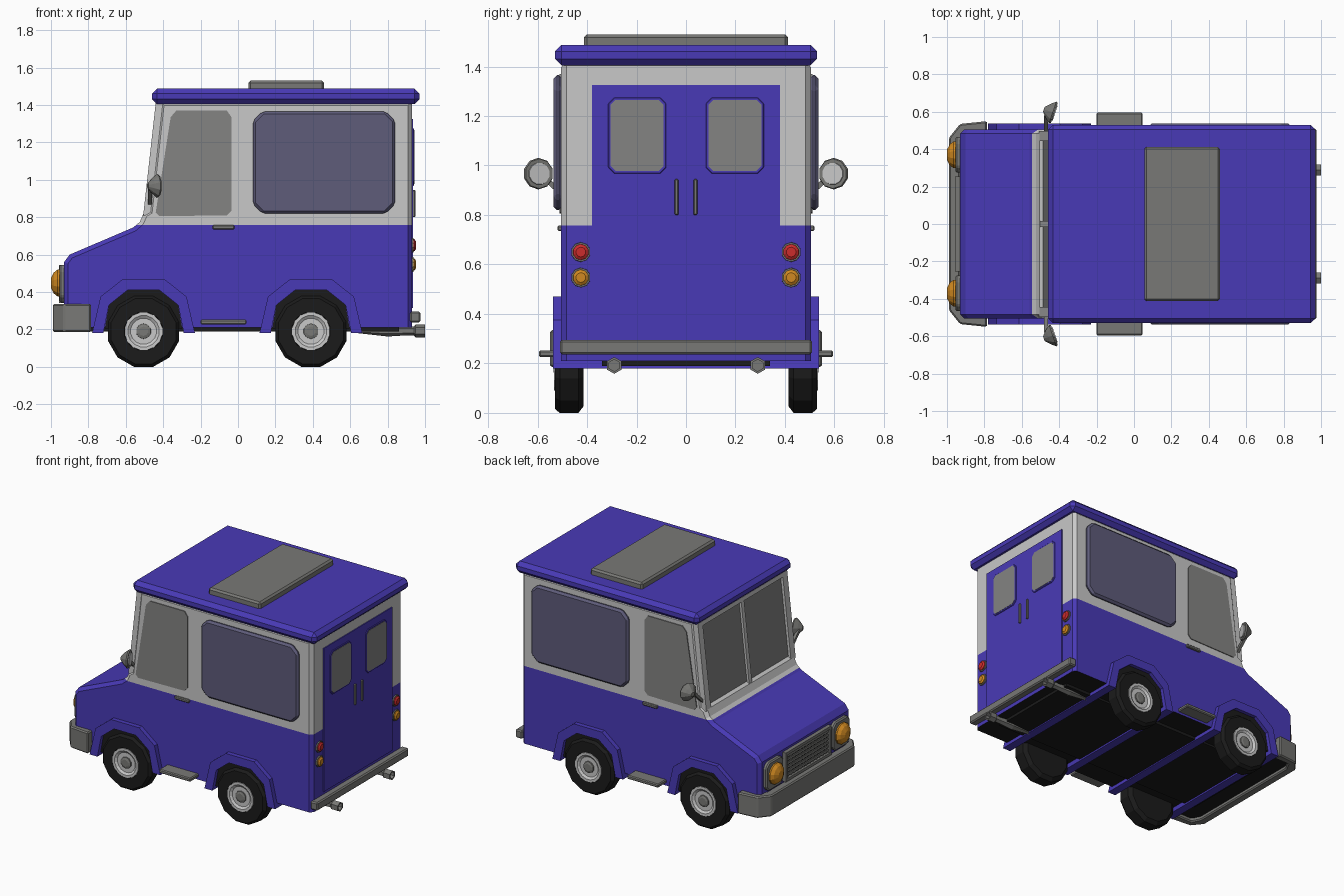
import bpy, bmesh, math
from mathutils import Matrix, Vector

if "Cube" in bpy.data.objects:
    bpy.data.objects.remove(bpy.data.objects["Cube"])


def material(name, r, g, b):
    m = bpy.data.materials.new(name)
    m.diffuse_color = (r, g, b, 1)
    m.use_nodes = True
    m.node_tree.nodes["Principled BSDF"].inputs["Base Color"].default_value = m.diffuse_color
    return m


BLUE = material("blue paint", 0.066, 0.042, 0.47)
PALE = material("pale grey", 0.58, 0.58, 0.58)
GLASS = material("window grey", 0.23, 0.23, 0.225)
TRIM = material("trim grey", 0.19, 0.19, 0.18)
BLACK = material("black rubber", 0.011, 0.011, 0.011)
PANEL = material("side panel purple grey", 0.112, 0.106, 0.195)
ORANGE = material("orange lamp", 0.63, 0.25, 0.015)
RED = material("red lamp", 0.6, 0.025, 0.025)


def finish(name, bm, mats, mirror):
    if mirror:  # copy to the other side (y -> -y)
        d = bmesh.ops.duplicate(bm, geom=bm.verts[:] + bm.edges[:] + bm.faces[:])
        for v in d["geom"]:
            if isinstance(v, bmesh.types.BMVert):
                v.co.y = -v.co.y
    bmesh.ops.recalc_face_normals(bm, faces=bm.faces[:])
    me = bpy.data.meshes.new(name)
    bm.to_mesh(me)
    bm.free()
    for m in mats:
        me.materials.append(m)
    ob = bpy.data.objects.new(name, me)
    bpy.context.collection.objects.link(ob)
    return ob


def prism_bm(pts, a, b, axis):
    place = {"x": lambda p, t: (t, p[0], p[1]),
             "y": lambda p, t: (p[0], t, p[1]),
             "z": lambda p, t: (p[0], p[1], t)}[axis]
    bm = bmesh.new()
    lo = [bm.verts.new(place(p, a)) for p in pts]
    hi = [bm.verts.new(place(p, b)) for p in pts]
    bm.faces.new(lo)
    bm.faces.new(hi[::-1])
    n = len(pts)
    for i in range(n):
        j = (i + 1) % n
        bm.faces.new((lo[i], hi[i], hi[j], lo[j]))
    bmesh.ops.recalc_face_normals(bm, faces=bm.faces[:])
    return bm


def bevel(bm, edges, w):
    bmesh.ops.bevel(bm, geom=edges, offset=w, segments=1, profile=0.5,
                    affect='EDGES', clamp_overlap=True)


def prism(name, pts, a, b, axis, mat, w=0, mirror=False):
    bm = prism_bm(pts, a, b, axis)
    if w:
        bevel(bm, bm.edges[:], w)
    return finish(name, bm, [mat], mirror)


def rect(a0, a1, b0, b1, c=0):
    if not c:
        return [(a0, b0), (a1, b0), (a1, b1), (a0, b1)]
    return [(a0 + c, b0), (a1 - c, b0), (a1, b0 + c), (a1, b1 - c),
            (a1 - c, b1), (a0 + c, b1), (a0, b1 - c), (a0, b0 + c)]


def lathe(name, prof, centre, n, axis, mat, mirror=True, turn=0):
    bm = bmesh.new()
    rot = Matrix.Rotation(turn, 3, 'Z')
    rings = []
    for r, h in prof:
        ring = []
        for i in range(n):
            t = 2 * math.pi * (i + 0.5) / n
            c, s = r * math.cos(t), r * math.sin(t)
            p = Vector((c, h, s)) if axis == "y" else Vector((h, c, s))
            ring.append(bm.verts.new(rot @ p + Vector(centre)))
        rings.append(ring)
    for p, q in zip(rings, rings[1:]):
        for i in range(n):
            j = (i + 1) % n
            bm.faces.new((p[i], p[j], q[j], q[i]))
    bm.faces.new(rings[0])
    bm.faces.new(rings[-1])
    return finish(name, bm, [mat], mirror)


# Body shell: blue below the belt line, pale above, black floor
side = [(-0.93, 0.21), (-0.93, 0.56), (-0.90, 0.60), (-0.56, 0.745), (-0.525, 0.775),
        (-0.505, 0.82), (-0.48, 0.835), (-0.415, 1.42), (0.93, 1.42), (0.93, 0.21)]
bm = prism_bm(side, -0.505, 0.505, "y")
bevel(bm, [e for e in bm.edges if abs(e.verts[0].co.y - e.verts[1].co.y) < 0.1
           and (e.verts[0].co.z + e.verts[1].co.z) / 2 > 0.25], 0.022)
bmesh.ops.bisect_plane(bm, geom=bm.verts[:] + bm.edges[:] + bm.faces[:],
                       plane_co=(0, 0, 0.757), plane_no=(0, 0, 1))
bmesh.ops.recalc_face_normals(bm, faces=bm.faces[:])
for f in bm.faces:
    if f.normal.z < -0.9:
        f.material_index = 2
    elif f.calc_center_median().z > 0.757:
        f.material_index = 1
finish("body", bm, [BLUE, PALE, BLACK], False)
prism("chassis", rect(-0.80, 0.86, -0.34, 0.34), 0.19, 0.22, "z", BLACK)

# Roof and hatch
prism("roof", rect(-0.46, 0.97, -0.53, 0.53), 1.405, 1.487, "z", BLUE, 0.026)
prism("roof_hatch", rect(0.055, 0.46, -0.412, 0.412), 1.47, 1.53, "z", TRIM, 0.012)

# Windscreen panes and the frame bars along its slope


def slope(z0, z1, out, inn):
    x = lambda z: -0.48 + (z - 0.835) * 0.111
    return [(x(z0) - out, z0), (x(z1) - out, z1), (x(z1) + inn, z1), (x(z0) + inn, z0)]


prism("windscreen", slope(0.835, 1.39, 0.006, 0.01), 0.015, 0.45, "y", GLASS, mirror=True)
prism("windscreen_pillar", slope(0.81, 1.41, 0.024, 0.03), 0.445, 0.497, "y", PALE, mirror=True)
prism("windscreen_divider", slope(0.81, 1.41, 0.022, 0.01), -0.016, 0.016, "y", PALE)
prism("windscreen_header", slope(1.38, 1.41, 0.024, 0.01), -0.45, 0.45, "y", PALE)

# Side windows, large side panels, door handles, steps
prism("door_window", [(-0.44, 0.825), (-0.42, 0.805), (-0.06, 0.81), (-0.035, 0.835),
                      (-0.035, 1.335), (-0.06, 1.37), (-0.33, 1.37), (-0.36, 1.335)],
      0.50, 0.511, "y", GLASS, mirror=True)
prism("side_panel", rect(0.08, 0.84, 0.82, 1.365, 0.05), 0.50, 0.536, "y", PANEL, 0.014, True)
prism("door_handle", rect(-0.135, -0.02, 0.735, 0.757), 0.49, 0.52, "y", TRIM, 0.005, True)
prism("side_step", rect(-0.20, 0.045, 0.226, 0.252), 0.45, 0.595, "y", TRIM, 0.006, True)

# Wheels, arches and wells
for label, cx in (("front", -0.505), ("rear", 0.39)):
    outer = [(-0.275, 0.18), (-0.23, 0.375), (-0.11, 0.47)]
    inner = [(-0.215, 0.18), (-0.185, 0.33), (-0.085, 0.41)]
    both = lambda h: [(cx + x, z) for x, z in h] + [(cx - x, z) for x, z in h[::-1]]
    prism(label + "_arch", both(outer) + both(inner)[::-1], -0.537, 0.537, "y", BLUE)
    prism(label + "_wheel_well", both([(-0.207, 0.205)] + inner[1:]), -0.512, 0.512, "y", BLACK)
    c = (cx, 0, 0.19)
    lathe(label + "_tyre", [(0.17, 0.415), (0.197, 0.435), (0.197, 0.51), (0.18, 0.53),
                            (0.105, 0.53), (0.10, 0.516)], c, 12, "y", BLACK)
    lathe(label + "_hub", [(0.104, 0.50), (0.102, 0.533), (0.085, 0.533), (0.07, 0.522),
                           (0.045, 0.522)], c, 16, "y", PALE)
    lathe(label + "_hub_cap", [(0.042, 0.51), (0.04, 0.53), (0.025, 0.535)], c, 10, "y", TRIM)

# Front bumper wrapping round the nose
half = [(-0.785, 0.55), (-0.93, 0.535), (-0.99, 0.46)]
inn = [(-0.93, 0.43), (-0.90, 0.49), (-0.785, 0.49)]
ends = half + [(x, -y) for x, y in half[::-1]] + [(x, -y) for x, y in inn[::-1]] + inn
prism("front_bumper", ends, 0.185, 0.335, "z", TRIM, 0.008)

# Grille: dark backing, frame and crossed bars
prism("grille_back", rect(-0.24, 0.24, 0.35, 0.54), -0.938, -0.92, "x", BLACK)
for z in (0.35, 0.535):
    prism("grille_frame_rail", rect(-0.255, 0.255, z - 0.01, z + 0.01), -0.957, -0.92, "x", TRIM)
prism("grille_frame_post", rect(0.235, 0.255, 0.34, 0.545), -0.957, -0.92, "x", TRIM, mirror=True)
for i in range(6):
    z = 0.377 + i * 0.0265
    prism("grille_slat", rect(-0.24, 0.24, z - 0.008, z + 0.008), -0.946, -0.93, "x", TRIM)
for i in range(13):
    y = -0.21 + i * 0.035
    prism("grille_bar", rect(y - 0.005, y + 0.005, 0.35, 0.535), -0.944, -0.93, "x", TRIM)

# Headlamps
prism("headlamp_housing", rect(0.275, 0.465, 0.345, 0.545, 0.03), -0.955, -0.92, "x", TRIM, 0.008, True)
lathe("headlamp", [(0.074, -0.94), (0.074, -0.965), (0.058, -0.985), (0.028, -1.0)],
      (0, 0.37, 0.448), 12, "x", ORANGE)

# Mirrors
mc = (-0.43, 0.595, 0.967)
lathe("mirror_shell", [(0.014, -0.055), (0.042, -0.03), (0.064, -0.005), (0.06, 0.004)],
      mc, 10, "x", TRIM, turn=-0.33)
lathe("mirror_glass", [(0.046, 0.0), (0.044, 0.009)], mc, 12, "x", PALE, turn=-0.33)
prism("mirror_stalk", [(0.49, 0.86), (0.49, 0.885), (0.58, 0.975), (0.58, 0.945)],
      -0.48, -0.46, "x", TRIM, mirror=True)

# Rear doors with framed windows, handles
prism("rear_doors", rect(-0.38, 0.38, 0.315, 1.325), 0.92, 0.936, "x", BLUE)
prism("rear_window_frame", rect(0.08, 0.315, 0.967, 1.275, 0.025), 0.93, 0.941, "x", BLUE, 0.003, True)
prism("rear_window", rect(0.09, 0.305, 0.978, 1.265, 0.02), 0.93, 0.943, "x", GLASS, mirror=True)
prism("rear_handle", rect(0.03, 0.046, 0.80, 0.945), 0.93, 0.948, "x", TRIM, 0.004, True)

# Tail lamps
for label, z, m in (("stop_lamp", 0.65, RED), ("turn_lamp", 0.547, ORANGE)):
    lathe(label + "_ring", [(0.041, 0.92), (0.039, 0.938)], (0, 0.425, z), 10, "x", TRIM)
    lathe(label, [(0.033, 0.93), (0.032, 0.944), (0.02, 0.952)], (0, 0.425, z), 10, "x", m)

# Rear bumper and exhaust pipes
prism("rear_bumper", rect(0.92, 0.975, 0.237, 0.295), -0.51, 0.51, "y", TRIM, 0.008)
lathe("exhaust_pipe", [(0.012, 0.64), (0.03, 0.80), (0.024, 0.90), (0.024, 0.94), (0.034, 0.95),
                       (0.034, 1.0), (0.024, 1.0), (0.024, 0.97)], (0, 0.29, 0.192), 6, "x", TRIM)
